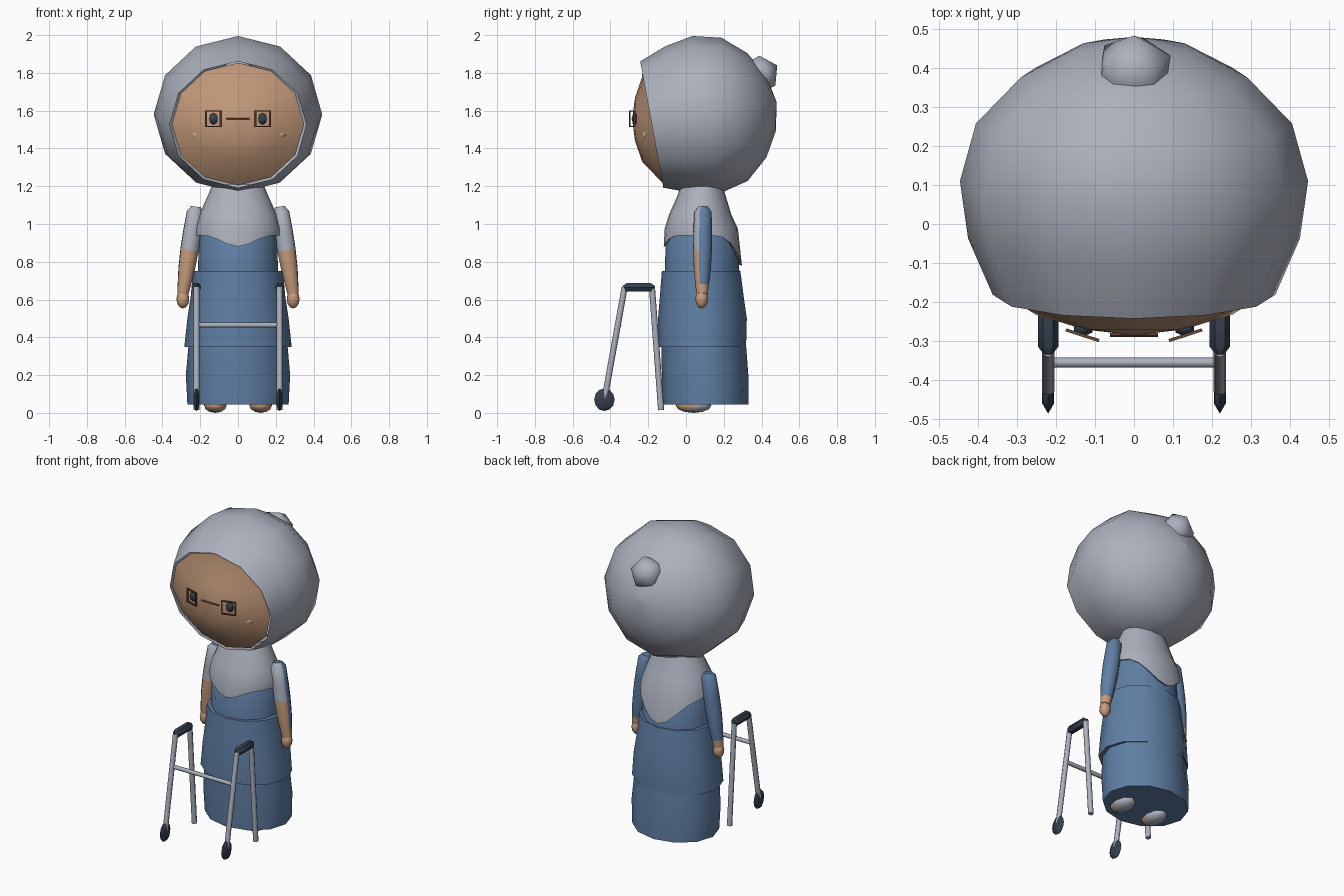
import bpy, bmesh
from math import sin, cos, pi, radians
from mathutils import Matrix, Vector

if "Cube" in bpy.data.objects:
    bpy.data.objects.remove(bpy.data.objects["Cube"])


def material(name, rgb):
    m = bpy.data.materials.new(name)
    m.diffuse_color = (*rgb, 1)
    m.use_nodes = True
    m.node_tree.nodes["Principled BSDF"].inputs["Base Color"].default_value = m.diffuse_color
    return m


GREY = material("soft grey", (0.41, 0.44, 0.51))
BLUE = material("dress blue", (0.115, 0.21, 0.37))
SKIN = material("skin", (0.56, 0.33, 0.20))
CHEEK = material("light skin", (0.64, 0.43, 0.28))
DARK = material("dark slate", (0.035, 0.05, 0.075))
BROWN = material("frame brown", (0.13, 0.07, 0.04))


def finish(name, bm, mats, angle=50, rule=None):
    """Turn a bmesh into an object; rule(face) picks the material index."""
    bmesh.ops.recalc_face_normals(bm, faces=bm.faces)
    bm.normal_update()
    if rule:
        for f in bm.faces:
            f.material_index = rule(f)
    me = bpy.data.meshes.new(name)
    bm.to_mesh(me)
    bm.free()
    ob = bpy.data.objects.new(name, me)
    bpy.context.collection.objects.link(ob)
    for m in mats:
        me.materials.append(m)
    bpy.ops.object.select_all(action='DESELECT')
    ob.select_set(True)
    bpy.context.view_layer.objects.active = ob
    bpy.ops.object.shade_smooth_by_angle(angle=radians(angle))
    return ob


def loft(name, rings, mats, caps=(True, True), angle=50, rule=None):
    """Skin a list of equal-length point rings."""
    bm = bmesh.new()
    loops = [[bm.verts.new(p) for p in r] for r in rings]
    n = len(loops[0])
    for a, b in zip(loops, loops[1:]):
        for i in range(n):
            j = (i + 1) % n
            bm.faces.new((a[i], a[j], b[j], b[i]))
    for use, loop in zip(caps, (loops[0], loops[-1])):
        if use:
            bm.faces.new(loop)
    return finish(name, bm, mats, angle, rule)


def flat_ring(z, rx, y0, y1, n=12):
    """Level ellipse spanning y0..y1."""
    cy, ry = (y0 + y1) / 2, (y1 - y0) / 2
    return [(rx * cos(2 * pi * i / n), cy + ry * sin(2 * pi * i / n), z) for i in range(n)]


def tube(name, a, b, profile, mats, n=8, angle=50, rule=None):
    """Straight round part from a to b; profile holds (fraction, radius)."""
    a, b = Vector(a), Vector(b)
    q = (b - a).to_track_quat('Z', 'Y')
    rings = [[a.lerp(b, t) + q @ Vector((r * cos(2 * pi * i / n), r * sin(2 * pi * i / n), 0))
              for i in range(n)] for t, r in profile]
    return loft(name, rings, mats, angle=angle, rule=rule)


def ball(name, loc, size, mats, rot=(0, 0, 0), seg=8, rows=6, angle=60, rule=None):
    bm = bmesh.new()
    bmesh.ops.create_uvsphere(bm, u_segments=seg, v_segments=rows, radius=1)
    m = Matrix.Translation(loc)
    for ax, r in zip("ZYX", reversed(rot)):
        m = m @ Matrix.Rotation(r, 4, ax)
    bm.transform(m @ Matrix.Diagonal((*size, 1)))
    return finish(name, bm, mats, angle, rule)


# Hair: rings around an axis tipped slightly downward, open at the face
C, F, U = Vector((0, 0.11, 1.58)), Vector((0, -0.984, -0.18)), Vector((0, -0.18, 0.984))


def hair_ring(d, rx, rz):
    return [C + F * d + Vector((rx * cos(pi * i / 6), 0, 0)) + U * rz * sin(pi * i / 6)
            for i in range(12)]


loft("hair", [hair_ring(*p) for p in (
    (0.296, 0.362, 0.34), (0.15, 0.425, 0.395), (0.0, 0.446, 0.422), (-0.15, 0.405, 0.385),
    (-0.27, 0.29, 0.28), (-0.345, 0.15, 0.15), (-0.375, 0.002, 0.002))],
    [GREY], caps=(False, True), angle=60)

# Face: shallow dome filling the hair opening
face = [hair_ring(0.285, 0.35, 0.33)]
for y, r in ((-0.232, 0.225), (-0.27, 0.115), (-0.285, 0.002)):
    face.append([(1.12 * r * cos(pi * i / 6), y, 1.555 + r * sin(pi * i / 6)) for i in range(12)])
loft("face", face, [SKIN], caps=(False, True), angle=70)

# Hair bun
bm = bmesh.new()
bmesh.ops.create_icosphere(bm, subdivisions=1, radius=0.105, matrix=Matrix.Translation(
    (0, 0.39, 1.79)) @ Matrix.Rotation(radians(-62), 4, 'X'))
finish("hair_bun", bm, [GREY], 60)

# Eyes, square glasses and cheeks
for s in (-1, 1):
    ball("eye", (s * 0.13, -0.268, 1.557), (0.027, 0.02, 0.031), [DARK], seg=6, rows=4)
    bm = bmesh.new()
    turn = Matrix.Translation((s * 0.132, -0.285, 1.557)) @ Matrix.Rotation(s * radians(18), 4, 'Z')
    for x, z, w, h in ((0, 0.041, 0.088, 0.007), (0, -0.041, 0.088, 0.007),
                       (0.041, 0, 0.007, 0.088), (-0.041, 0, 0.007, 0.088)):
        bmesh.ops.create_cube(bm, size=1, matrix=turn @ Matrix.Translation((x, 0, z))
                              @ Matrix.Diagonal((w, 0.008, h, 1)))
    finish("glasses_frame", bm, [BROWN], 30)
    ball("cheek", (s * 0.225, -0.215, 1.475), (0.035, 0.02, 0.024), [CHEEK],
         rot=(0, -s * radians(25), s * radians(25)), seg=6, rows=4)
tube("glasses_bridge", (-0.062, -0.284, 1.557), (0.062, -0.284, 1.557),
     [(0, 0.005), (1, 0.005)], [BROWN], 4)

# Shawl with a small front point and a long back point
shawl = [flat_ring(*p, n=24) for p in (
    (1.21, 0.135, -0.025, 0.19), (1.15, 0.16, -0.045, 0.21), (1.05, 0.205, -0.09, 0.24),
    (0.975, 0.225, -0.113, 0.275))]
hem = []
for x, y, z in flat_ring(0, 0.225, -0.118, 0.296, 24):
    s = (y - 0.089) / 0.207
    hem.append((x, y, 0.94 - 0.06 * max(0, -s) ** 8 - 0.16 * max(0, s) ** 4))
shawl.append(hem)
shawl.append([(x * 0.93, 0.089 + (y - 0.089) * 0.93, z + 0.005) for x, y, z in hem])
loft("shawl", shawl, [GREY], caps=(True, False))

# Dress: bodice and two skirt tiers
loft("bodice", [flat_ring(*p) for p in (
    (0.70, 0.215, -0.112, 0.285), (0.94, 0.205, -0.108, 0.272), (1.0, 0.17, -0.07, 0.23))], [BLUE])
loft("upper_skirt", [flat_ring(*p) for p in (
    (0.35, 0.284, -0.148, 0.318), (0.50, 0.268, -0.148, 0.322), (0.62, 0.25, -0.138, 0.305),
    (0.75, 0.238, -0.128, 0.288))], [BLUE])
loft("lower_skirt", [flat_ring(*p) for p in (
    (0.045, 0.268, -0.122, 0.332), (0.20, 0.276, -0.128, 0.33), (0.36, 0.262, -0.13, 0.318))], [BLUE])


# Sleeve colouring: grey shawl on the upper front, skin on the lower front
def sleeve(f):
    c, front = f.calc_center_median(), f.normal.y < -0.3
    if c.z > 0.87:
        return 1 if front else 0
    if c.z < 0.70:
        return 2
    return 2 if front and c.z < 0.83 else 0


def slipper(f):
    return 0 if f.calc_center_median().y < 0.01 else 1


for s in (-1, 1):
    # Arm, hand and foot
    tube("arm", (s * 0.222, 0.09, 1.092), (s * 0.292, 0.085, 0.63),
         [(0, 0.025), (0.06, 0.046), (0.3, 0.05), (0.5, 0.05), (0.72, 0.045), (0.9, 0.036), (1, 0.03)],
         [BLUE, GREY, SKIN], 10, rule=sleeve)
    ball("hand", (s * 0.292, 0.083, 0.603), (0.034, 0.034, 0.05), [SKIN])
    ball("foot", (s * 0.12, 0.04, 0.04), (0.06, 0.095, 0.04), [SKIN, GREY], rule=slipper)

    # Walking frame side: two legs, grip and front foot
    x = s * 0.22
    tube("frame_front_leg", (x, -0.325, 0.665), (x, -0.43, 0.08), [(0, 0.016), (1, 0.016)], [GREY])
    tube("frame_rear_leg", (x, -0.18, 0.665), (x, -0.132, 0.015), [(0, 0.016), (1, 0.016)], [GREY])
    tube("frame_grip", (x, -0.335, 0.664), (x, -0.165, 0.664),
         [(0, 0.01), (0.12, 0.026), (0.88, 0.026), (1, 0.01)], [DARK], 6, 35)
    ball("frame_foot", (x, -0.432, 0.07), (0.018, 0.054, 0.06), [DARK], seg=6, rows=6, angle=40)
tube("frame_crossbar", (-0.22, -0.355, 0.465), (0.22, -0.355, 0.465), [(0, 0.013), (1, 0.013)], [GREY])
